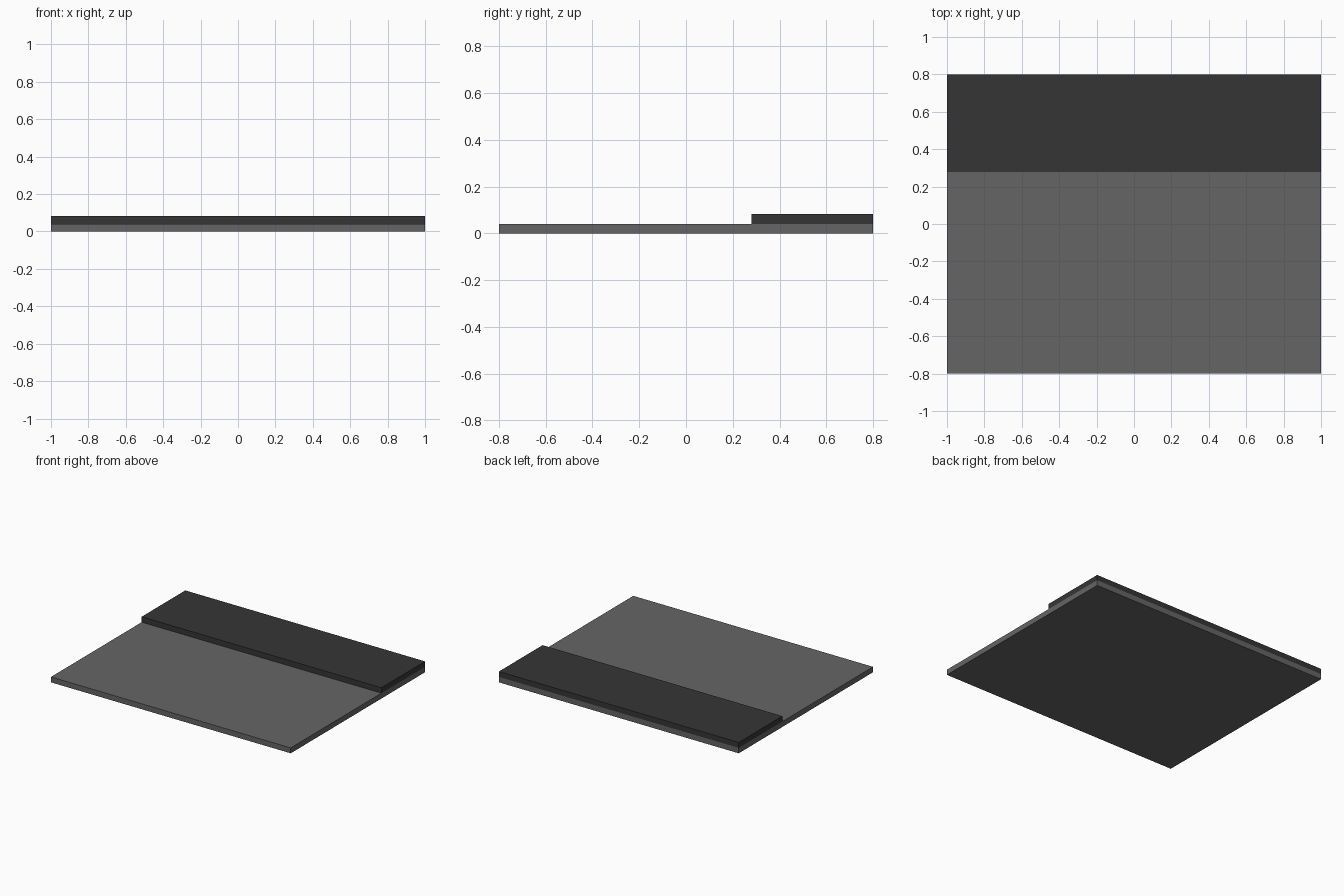
import bpy

if "Cube" in bpy.data.objects:
    bpy.data.objects.remove(bpy.data.objects["Cube"])

def material(name, value):
    mat = bpy.data.materials.new(name)
    mat.diffuse_color = (value, value, value, 1)
    mat.use_nodes = True
    mat.node_tree.nodes["Principled BSDF"].inputs["Base Color"].default_value = mat.diffuse_color
    return mat

def slab(name, y0, y1, z0, z1, mat):
    bpy.ops.mesh.primitive_cube_add(size=1, location=(0, (y0 + y1) / 2, (z0 + z1) / 2))
    obj = bpy.context.object
    obj.name = name
    obj.scale = (2, y1 - y0, z1 - z0)
    bpy.ops.object.transform_apply(location=False, rotation=False, scale=True)
    obj.data.materials.append(mat)

# Wide base plate
slab("base_plate", -0.8, 0.8, 0, 0.041, material("mid grey", 0.130))
# Raised strip along the back edge
slab("back_strip", 0.28, 0.8, 0.041, 0.082, material("charcoal", 0.036))
